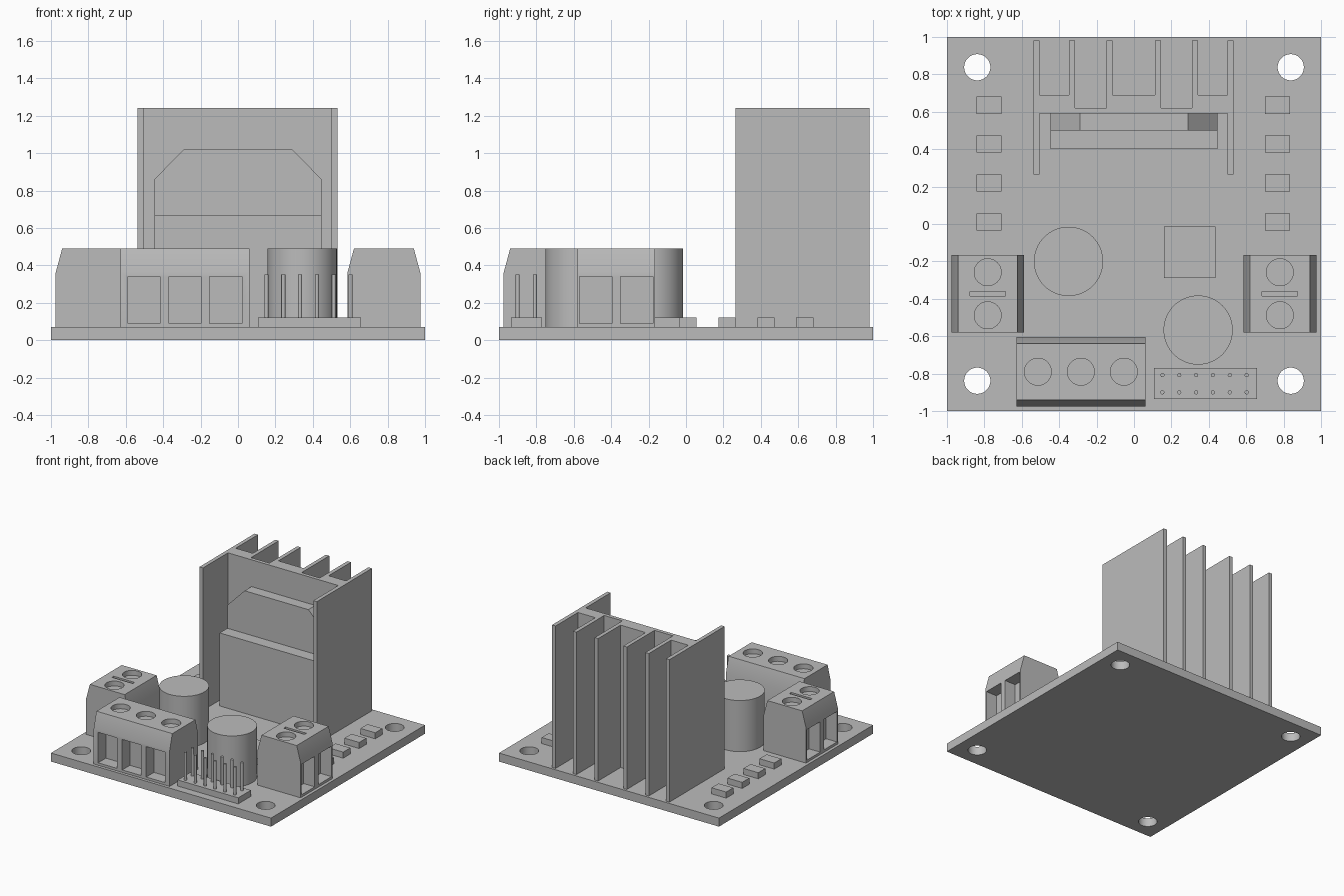
import bpy, bmesh, math
from mathutils import Matrix, Vector

cube = bpy.data.objects.get("Cube")
if cube:
    bpy.data.objects.remove(cube, do_unlink=True)

grey = bpy.data.materials.new("plain grey")
grey.use_nodes = True
GREY = (0.5, 0.5, 0.5, 1)
grey.diffuse_color = GREY
grey.node_tree.nodes["Principled BSDF"].inputs["Base Color"].default_value = GREY

BOARD = 0.07   # top of the board
CHIP = 0.12    # top of the flat parts
TALL = 0.49    # top of terminals and capacitors


def box(bm, x0, x1, y0, y1, z0, z1):
    size = Matrix.Diagonal((x1 - x0, y1 - y0, z1 - z0, 1))
    place = Matrix.Translation(((x0 + x1) / 2, (y0 + y1) / 2, (z0 + z1) / 2))
    bmesh.ops.create_cube(bm, size=1, matrix=place @ size)


def rod(bm, x, y, r, z0, z1, sides=48):
    bmesh.ops.create_cone(bm, cap_ends=True, segments=sides, radius1=r, radius2=r,
                          depth=z1 - z0, matrix=Matrix.Translation((x, y, (z0 + z1) / 2)))


def prism(bm, points, direction):
    face = bm.faces.new([bm.verts.new(p) for p in points])
    new = bmesh.ops.extrude_face_region(bm, geom=[face])["geom"]
    verts = [v for v in new if isinstance(v, bmesh.types.BMVert)]
    bmesh.ops.translate(bm, verts=verts, vec=Vector(direction))
    bmesh.ops.recalc_face_normals(bm, faces=bm.faces)


def finish(bm, name, smooth=False):
    mesh = bpy.data.meshes.new(name)
    bm.to_mesh(mesh)
    bm.free()
    mesh.materials.append(grey)
    obj = bpy.data.objects.new(name, mesh)
    bpy.context.collection.objects.link(obj)
    if smooth:
        activate(obj)
        bpy.ops.object.shade_smooth_by_angle(angle=math.radians(30))
    return obj


def activate(obj):
    bpy.ops.object.select_all(action='DESELECT')
    obj.select_set(True)
    bpy.context.view_layer.objects.active = obj


def carve(obj, cutter_bm):
    cutter = finish(cutter_bm, "cutter")
    cutter.hide_render = True
    mod = obj.modifiers.new("carve", 'BOOLEAN')
    mod.operation = 'DIFFERENCE'
    mod.solver = 'EXACT'
    mod.object = cutter
    activate(obj)
    bpy.ops.object.modifier_apply(modifier=mod.name)
    bpy.data.objects.remove(cutter, do_unlink=True)
    activate(obj)
    bpy.ops.object.shade_smooth_by_angle(angle=math.radians(20))


# Circuit board with corner holes
bm = bmesh.new()
box(bm, -1, 1, -1, 1, 0, BOARD)
board = finish(bm, "circuit_board")
holes = bmesh.new()
for x in (-0.838, 0.838):
    for y in (-0.838, 0.838):
        rod(holes, x, y, 0.07, -0.1, 0.2)
carve(board, holes)


# Terminal block, built facing -y around its own centre, then turned into place
def terminal(name, centre, angle, width, depth, pitch, ways, slot):
    w, d = width / 2, depth / 2
    profile = [(-d, BOARD), (-d, 0.36), (-d + 0.035, TALL),
               (d - 0.035, TALL), (d, 0.36), (d, BOARD)]
    bm = bmesh.new()
    prism(bm, [(-w, y, z) for y, z in profile], (width, 0, 0))
    block = finish(bm, name)
    cut = bmesh.new()
    for i in range(ways):
        x = (i - (ways - 1) / 2) * pitch
        wire_x = x * 0.95
        box(cut, wire_x - 0.086, wire_x + 0.086, -d - 0.1, -d + 0.1, 0.09, 0.34)
        rod(cut, x, 0, 0.072, TALL - 0.04, TALL + 0.1)
    if slot:
        box(cut, -0.012, 0.012, -0.095, 0.095, TALL - 0.04, TALL + 0.1)
    carve(block, cut)
    block.data.transform(Matrix.Translation((*centre, 0)) @ Matrix.Rotation(angle, 4, 'Z'))


terminal("front_terminal", (-0.284, -0.79), 0, 0.69, 0.37, 0.23, 3, False)
terminal("left_terminal", (0.78, -0.373), math.pi / 2, 0.415, 0.39, 0.23, 2, True)
terminal("right_terminal", (-0.782, -0.373), -math.pi / 2, 0.415, 0.386, 0.23, 2, True)

# Capacitors
for name, x, y in (("rear_capacitor", -0.35, -0.2), ("front_capacitor", 0.343, -0.567)):
    bm = bmesh.new()
    rod(bm, x, y, 0.185, BOARD, TALL, 64)
    finish(bm, name, True)

# Square chip and the rows of small components
bm = bmesh.new()
box(bm, 0.16, 0.435, -0.288, -0.013, BOARD, CHIP)
finish(bm, "square_chip")
for side, x in (("left", 0.768), ("right", -0.775)):
    for i in range(4):
        y = 0.635 - i * 0.208
        bm = bmesh.new()
        box(bm, x - 0.067, x + 0.067, y - 0.046, y + 0.046, BOARD, CHIP)
        finish(bm, f"{side}_small_component_{i + 1}")

# Pin header
bm = bmesh.new()
box(bm, 0.107, 0.657, -0.935, -0.77, BOARD, CHIP)
finish(bm, "header_base")
bm = bmesh.new()
for i in range(6):
    for y in (-0.9, -0.808):
        rod(bm, 0.152 + i * 0.09, y, 0.011, CHIP, 0.35, 16)
finish(bm, "header_pins", True)

# Heat sink: one extruded outline with fins, stepped web and two front wings
fins = [-0.52, -0.332, -0.132, 0.128, 0.325, 0.515]
webs = [0.69, 0.62, 0.69, 0.62, 0.69]
half, tip, wing, face_y = 0.016, 0.98, 0.265, 0.59
outline = [(fins[0] - half, wing), (fins[0] - half, tip)]
for i, back in enumerate(webs):
    a, b = fins[i] + half, fins[i + 1] - half
    outline += [(a, tip), (a, back), (b, back), (b, tip)]
outline += [(fins[-1] + half, tip), (fins[-1] + half, wing), (fins[-1] - half, wing),
            (fins[-1] - half, face_y), (fins[0] + half, face_y), (fins[0] + half, wing)]
bm = bmesh.new()
prism(bm, [(x, y, BOARD) for x, y in outline], (0, 0, 1.24 - BOARD))
finish(bm, "heat_sink")

# Power chip: thick body and chamfered metal tab
bm = bmesh.new()
box(bm, -0.447, 0.447, 0.4, 0.5, BOARD, 0.67)
finish(bm, "power_chip_body")
tab = [(-0.447, BOARD), (0.447, BOARD), (0.447, 0.86), (0.29, 1.02),
       (-0.29, 1.02), (-0.447, 0.86)]
bm = bmesh.new()
prism(bm, [(x, 0.5, z) for x, z in tab], (0, face_y - 0.5, 0))
finish(bm, "power_chip_tab")
